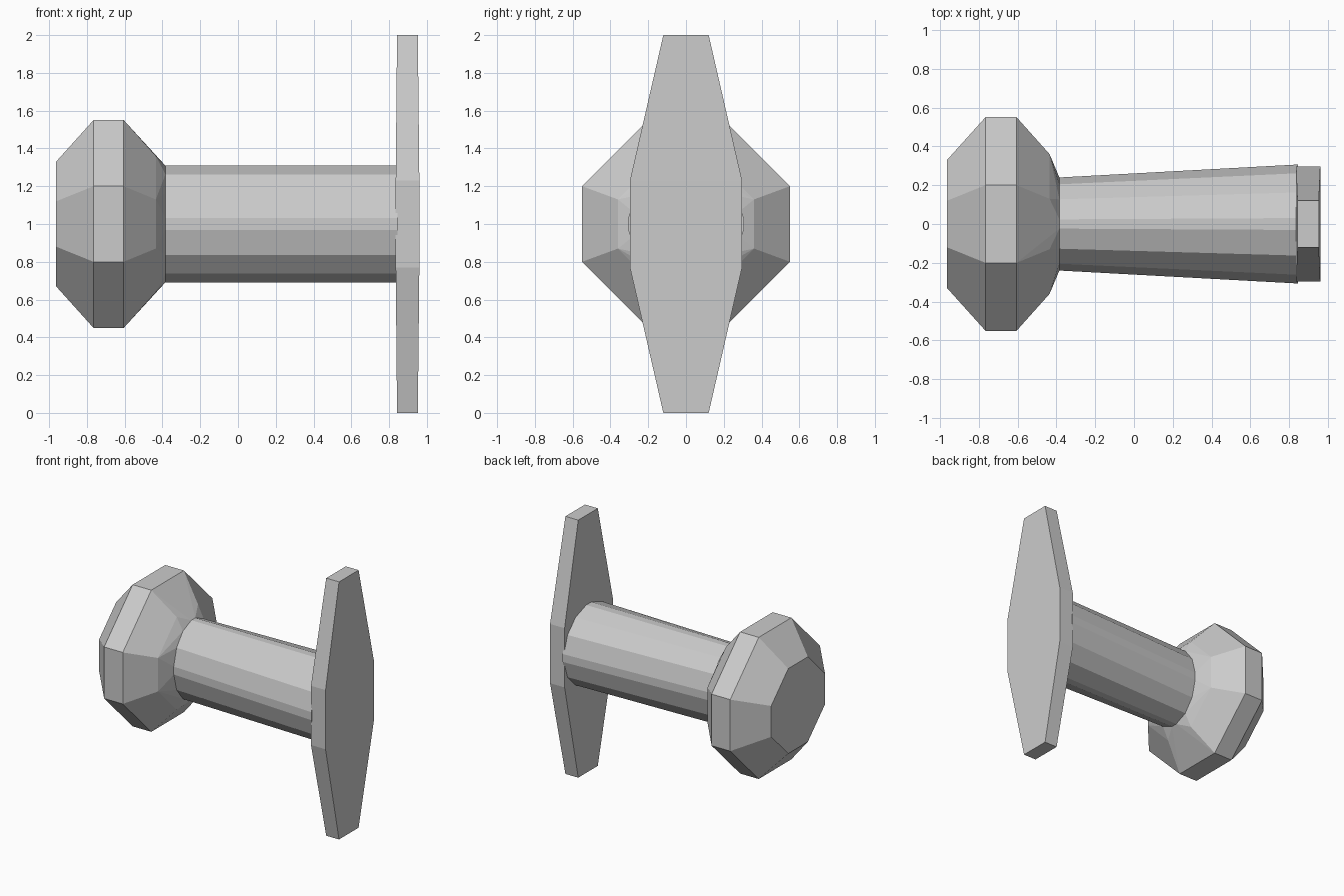
import bpy, bmesh
from math import sin, cos, radians

if "Cube" in bpy.data.objects:
    bpy.data.objects.remove(bpy.data.objects["Cube"])


def finish(name, bm):
    bmesh.ops.recalc_face_normals(bm, faces=bm.faces[:])
    mesh = bpy.data.meshes.new(name)
    bm.to_mesh(mesh)
    bm.free()
    obj = bpy.data.objects.new(name, mesh)
    bpy.context.collection.objects.link(obj)
    return obj


def loft(name, rings):
    bm = bmesh.new()
    loops = [[bm.verts.new(p) for p in ring] for ring in rings]
    n = len(loops[0])
    for a, b in zip(loops, loops[1:]):
        for i in range(n):
            j = (i + 1) % n
            bm.faces.new((a[i], a[j], b[j], b[i]))
    bm.faces.new(loops[0])
    bm.faces.new(loops[-1])
    return finish(name, bm)


def octagon(x, r, flat):
    pts = [(r, -flat), (r, flat), (flat, r), (-flat, r),
           (-r, flat), (-r, -flat), (-flat, -r), (flat, -r)]
    return [(x, y, 1 + z) for y, z in pts]


def shaft_ring(x, ry, rz):
    # rounded square: four corners of three segments each
    ring = []
    for quarter in range(4):
        for k in range(4):
            a = radians(90 * quarter + 5.7 + 26.2 * k)
            ring.append((x, ry * cos(a), 1 + rz * sin(a)))
    return ring


# Faceted knob, closing down onto the narrow end of the shaft
bm = bmesh.new()
knob_points = (octagon(-0.963, 0.33, 0.12) + octagon(-0.765, 0.55, 0.2)
               + octagon(-0.605, 0.55, 0.2) + octagon(-0.435, 0.36, 0.13)
               + shaft_ring(-0.384, 0.24, 0.31))
for p in knob_points:
    bm.verts.new(p)
hull = bmesh.ops.convex_hull(bm, input=bm.verts[:])
loose = [v for v in bm.verts if not v.link_faces]
bmesh.ops.delete(bm, geom=loose, context='VERTS')
finish("knob", bm)

# Shaft, widening sideways towards the plate
loft("shaft", [shaft_ring(-0.40, 0.24, 0.31), shaft_ring(0.845, 0.308, 0.31)])

# Tall plate, slightly thinner at its ends
plate = [(0, 0.12, 0.842, 0.952), (0.77, 0.297, 0.835, 0.96),
         (1.23, 0.297, 0.835, 0.96), (2, 0.12, 0.842, 0.952)]
loft("end_plate", [[(x0, -w, z), (x1, -w, z), (x1, w, z), (x0, w, z)]
                   for z, w, x0, x1 in plate])
